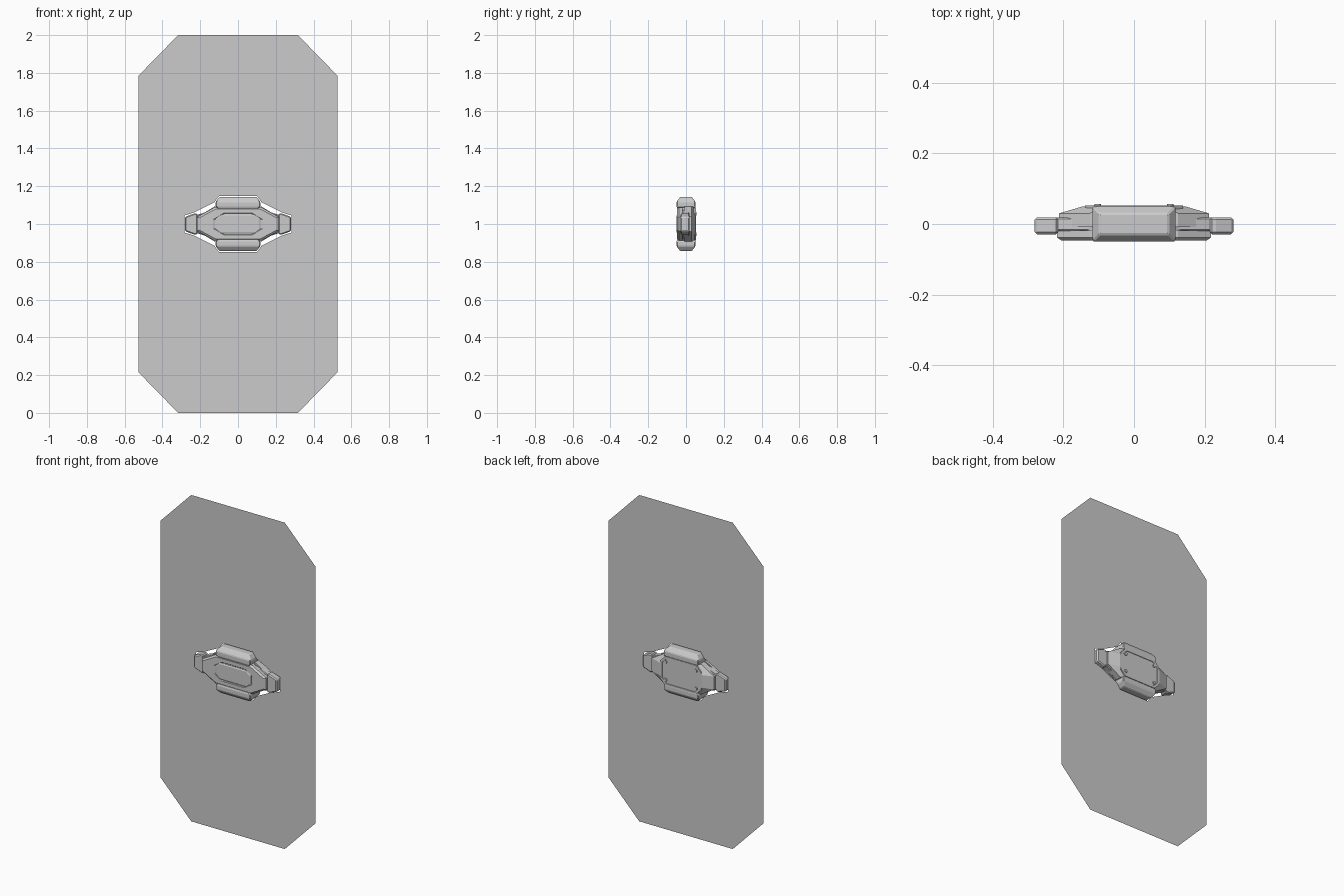
import bpy, bmesh
from math import pi
from mathutils import Matrix, Vector

if "Cube" in bpy.data.objects:
    bpy.data.objects.remove(bpy.data.objects["Cube"])

CZ = 1.0  # height of the hub centre


def finish(name, bm, bevel=0.0):
    bmesh.ops.recalc_face_normals(bm, faces=bm.faces)
    me = bpy.data.meshes.new(name)
    bm.to_mesh(me)
    bm.free()
    ob = bpy.data.objects.new(name, me)
    bpy.context.collection.objects.link(ob)
    if bevel:
        m = ob.modifiers.new("bevel", 'BEVEL')
        m.width = bevel
        m.segments = 1
        m.limit_method = 'ANGLE'
        m.angle_limit = 0.5
    return ob


def mirror4(quad):
    """Mirror an upper-right quadrant outline (from top to side) into a loop."""
    q = list(quad)
    return (q + [(x, -z) for x, z in reversed(q)]
            + [(-x, -z) for x, z in q] + [(-x, z) for x, z in reversed(q)])


def loft(bm, rings):
    loops = [[bm.verts.new(p) for p in r] for r in rings]
    n = len(loops[0])
    for a, b in zip(loops, loops[1:]):
        for i in range(n):
            bm.faces.new((a[i], a[(i + 1) % n], b[(i + 1) % n], b[i]))
    bm.faces.new(loops[0])
    bm.faces.new(loops[-1])


def plate(name, outline, layers, bevel=0.0):
    """Stack an xz outline along y; layers are (y, x scale, z scale)."""
    bm = bmesh.new()
    loft(bm, [[(x * sx, y, CZ + z * sz) for x, z in outline] for y, sx, sz in layers])
    return finish(name, bm, bevel)


# flat shield panel with a hole around the hub
bm = bmesh.new()
edges = []
for quad in ([(0.317, 1.0), (0.527, 0.785)],
             [(0.10, 0.149), (0.125, 0.115), (0.23, 0.062), (0.284, 0.045)]):
    vs = [bm.verts.new((x, 0, CZ + z)) for x, z in mirror4(quad)]
    edges += [bm.edges.new((vs[i], vs[i - 1])) for i in range(len(vs))]
bmesh.ops.triangle_fill(bm, edges=edges, use_beauty=True, normal=(0, -1, 0))
bmesh.ops.dissolve_limit(bm, angle_limit=0.01, verts=bm.verts, edges=bm.edges)
finish("shield_panel", bm)

# hub core and front plate with a recessed face
plate("hub_core", mirror4([(0.11, 0.09), (0.195, 0.035)]),
      [(-0.03, 1, 1), (0.03, 1, 1)])
plate("front_plate", mirror4([(0.125, 0.088), (0.218, 0.036)]),
      [(-0.018, 1, 1), (-0.038, 1, 1), (-0.047, 0.94, 0.90),
       (-0.047, 0.60, 0.66), (-0.043, 0.57, 0.62)])
plate("front_boss", mirror4([(0.095, 0.05), (0.12, 0.028)]),
      [(-0.04, 1, 1), (-0.045, 1, 1), (-0.049, 0.93, 0.88)])

# rear housing tapering to the back, with a recessed rear panel
plate("rear_housing", mirror4([(0.125, 0.092), (0.212, 0.04)]),
      [(-0.008, 1, 1), (0.030, 1, 1), (0.050, 0.68, 0.96)])
plate("rear_panel", mirror4([(0.105, 0.088), (0.138, 0.055)]),
      [(0.035, 1, 1), (0.053, 1, 1), (0.053, 0.90, 0.88), (0.046, 0.88, 0.86)])

# four bolts on the rear panel
for sx in (-1, 1):
    for sz in (-1, 1):
        bm = bmesh.new()
        bmesh.ops.create_cone(
            bm, cap_ends=True, segments=12, radius1=0.011, radius2=0.009, depth=0.012,
            matrix=Matrix.Translation(Vector((sx * 0.103, 0.050, CZ + sz * 0.055)))
            @ Matrix.Rotation(-pi / 2, 4, 'X'))
        finish("rear_bolt", bm)

# chamfered bars above and below
for s, name in ((1, "top_bar"), (-1, "bottom_bar")):
    bm = bmesh.new()
    rings = []
    for z, hx, hy in ((0.078, 0.10, 0.045), (0.092, 0.118, 0.05),
                      (0.118, 0.118, 0.05), (0.143, 0.098, 0.03)):
        rings.append([(a * hx, b * hy, CZ + s * z)
                      for a, b in ((-1, -1), (1, -1), (1, 1), (-1, 1))])
    loft(bm, rings)
    finish(name, bm, 0.004)

# side arms and end caps
for s, side in ((1, "right"), (-1, "left")):
    arm = [(0.10, 0.088), (0.225, 0.045), (0.225, -0.045), (0.10, -0.088)]
    plate(side + "_arm", [(s * x, z) for x, z in arm],
          [(-0.02, 1, 1), (0.018, 1, 1)], 0.004)
    cap = [(0.215, 0.056), (0.232, 0.056), (0.281, 0.038),
           (0.281, -0.038), (0.232, -0.056), (0.215, -0.056)]
    plate(side + "_end_cap", [(s * x, z) for x, z in cap],
          [(-0.029, 1, 1), (0.019, 1, 1)], 0.006)
